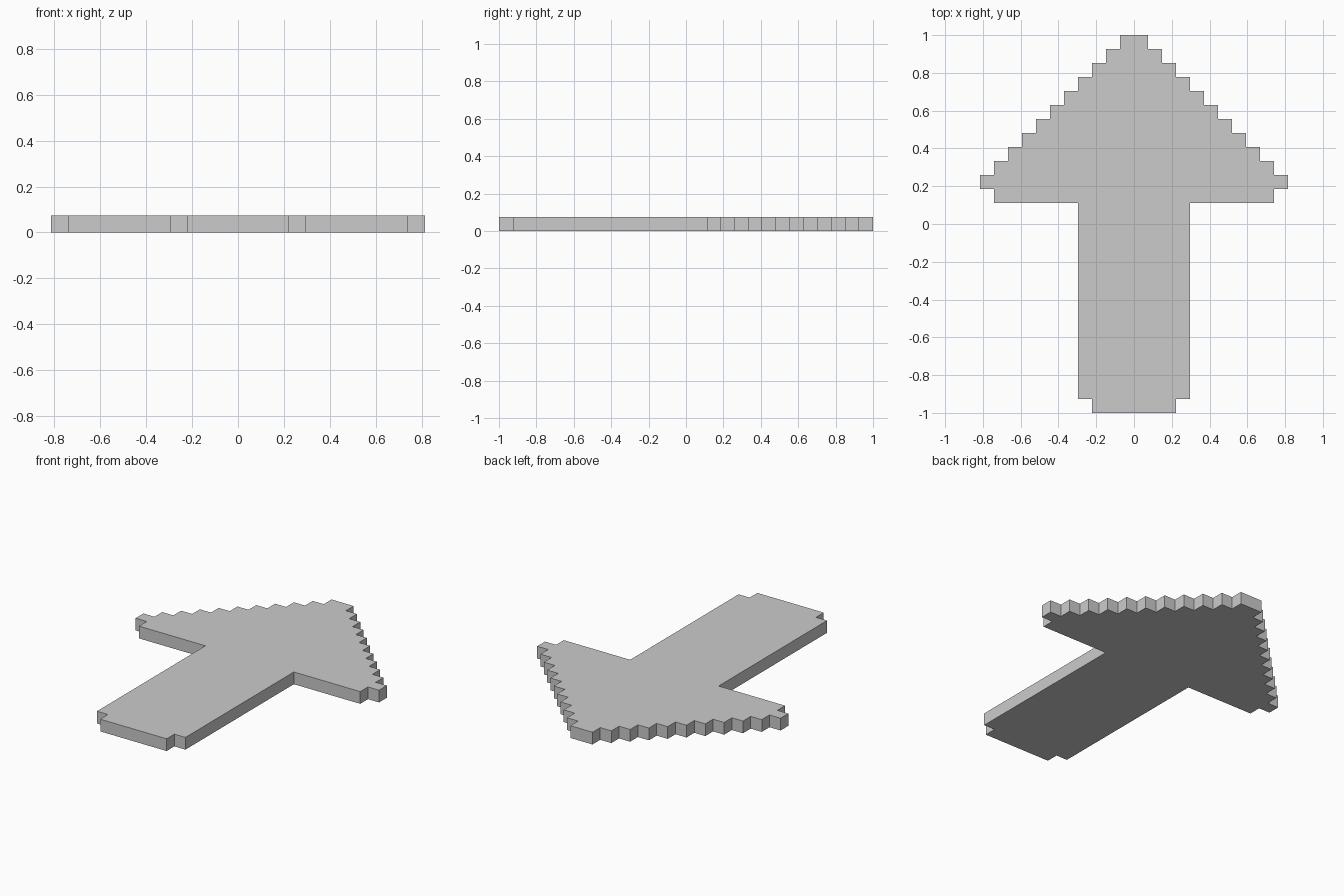
import bpy, bmesh

if "Cube" in bpy.data.objects:
    bpy.data.objects.remove(bpy.data.objects["Cube"])

U = 2 / 27  # one pixel step; the arrow is 27 rows long and one step thick

# Half width of the arrow in pixels, as (half_width, row_count) from tail to tip
runs = [(3, 1), (4, 14), (10, 1), (11, 1)] + [(w, 1) for w in range(10, 0, -1)]

# Stepped right-hand outline, then mirrored to the left
right = []
row = 0
for half, count in runs:
    right += [(half * U, row * U - 1), (half * U, (row + count) * U - 1)]
    row += count
outline = right + [(-x, y) for x, y in reversed(right)]

# Flat face extruded into the plate
bm = bmesh.new()
face = bm.faces.new([bm.verts.new((x, y, 0)) for x, y in outline])
top = bmesh.ops.extrude_face_region(bm, geom=[face], use_keep_orig=True)
bmesh.ops.translate(bm, vec=(0, 0, U),
                    verts=[g for g in top["geom"] if isinstance(g, bmesh.types.BMVert)])
bmesh.ops.recalc_face_normals(bm, faces=bm.faces)

mesh = bpy.data.meshes.new("pixel_arrow")
bm.to_mesh(mesh)
bm.free()
bpy.context.collection.objects.link(bpy.data.objects.new("pixel_arrow", mesh))
